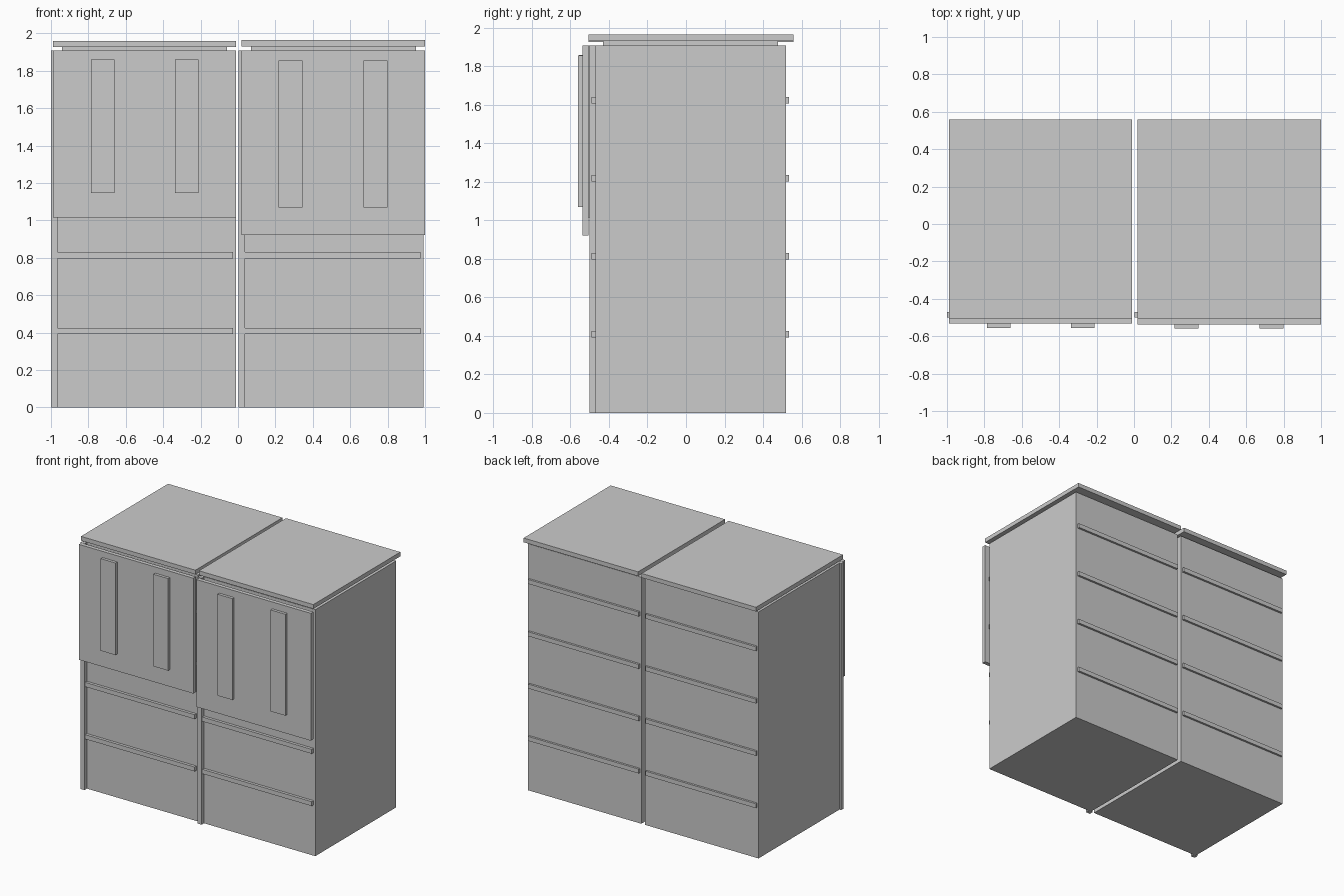
import bpy

cube = bpy.data.objects.get("Cube")
if cube:
    bpy.data.objects.remove(cube, do_unlink=True)

grey = bpy.data.materials.new("light_grey")
grey.use_nodes = True
colour = (0.6, 0.6, 0.6, 1)
grey.diffuse_color = colour
grey.node_tree.nodes["Principled BSDF"].inputs["Base Color"].default_value = colour


def box(name, x, y, z):
    """Add a box from its (min, max) range on each axis."""
    ranges = (x, y, z)
    bpy.ops.mesh.primitive_cube_add(size=1, location=[(a + b) / 2 for a, b in ranges])
    obj = bpy.context.object
    obj.name = name
    obj.scale = [b - a for a, b in ranges]
    bpy.ops.object.transform_apply(location=False, rotation=False, scale=True)
    obj.data.materials.append(grey)
    return obj


def cabinet(side, x, top_x, top_z, door_front, door_bottom, handles, handle_z):
    """Build one cabinet; x is the left edge of its corner strip."""
    # Carcass, with a strip standing proud at one front corner
    box(side + "_body", (x + 0.015, x + 0.988), (-0.47, 0.52), (0, 1.908))
    box(side + "_corner_strip", (x, x + 0.035), (-0.5, -0.47), (0, 1.908))

    # Horizontal rails on the front and back
    for i in range(4):
        z = 0.392 + i * 0.405
        for face, y in (("front", (-0.492, -0.47)), ("back", (0.52, 0.536))):
            box(f"{side}_{face}_rail_{i + 1}", (x + 0.027, x + 0.973), y, (z, z + 0.034))

    # Worktop on a recessed plinth
    box(side + "_top_plinth", (top_x + 0.05, top_x + 0.932), (-0.43, 0.477), (1.908, top_z - 0.033))
    box(side + "_top", (top_x, top_x + 0.98), (-0.507, 0.558), (top_z - 0.033, top_z))

    # Door panel with two upright handles
    box(side + "_door", (top_x, top_x + 0.98), (door_front, door_front + 0.031), (door_bottom, 1.908))
    for i, hx in enumerate(handles):
        box(f"{side}_handle_{i + 1}", (hx, hx + 0.127), (door_front - 0.022, door_front), handle_z)


cabinet("right", -1.0, -0.99, 1.96, -0.533, 1.015, (-0.787, -0.337), (1.147, 1.86))
cabinet("left", 0.003, 0.02, 1.964, -0.538, 0.922, (0.217, 0.671), (1.07, 1.855))
